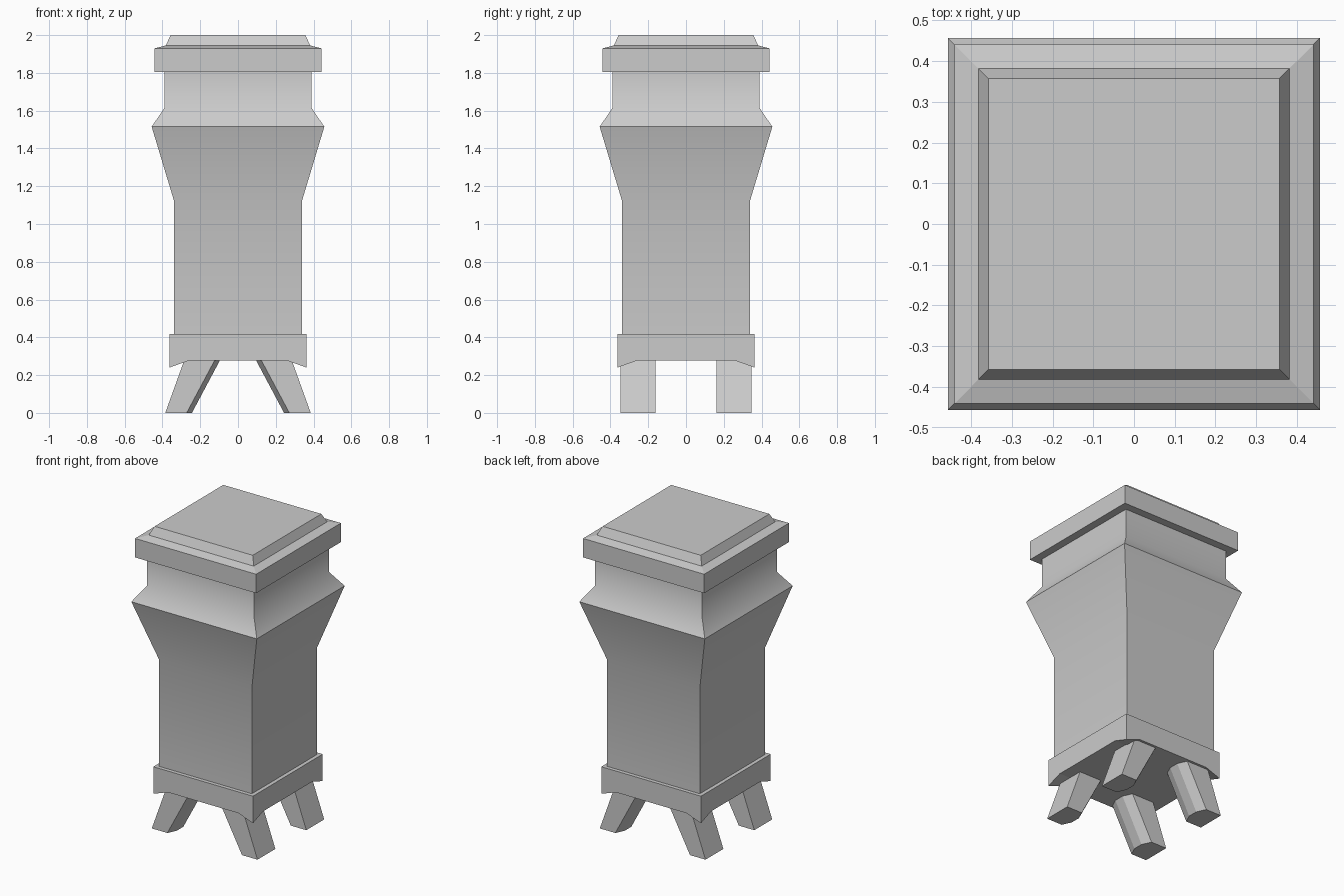
import bpy
import bmesh
from math import radians

cube = bpy.data.objects.get("Cube")
if cube:
    bpy.data.objects.remove(cube, do_unlink=True)

# One plain stone colour
stone = bpy.data.materials.new("grey stone")
stone.use_nodes = True
STONE = (0.6, 0.6, 0.6, 1)
stone.diffuse_color = STONE
stone.node_tree.nodes["Principled BSDF"].inputs["Base Color"].default_value = STONE


def finish(name, bm, angle=None):
    bmesh.ops.recalc_face_normals(bm, faces=bm.faces)
    mesh = bpy.data.meshes.new(name)
    bm.to_mesh(mesh)
    bm.free()
    mesh.materials.append(stone)
    obj = bpy.data.objects.new(name, mesh)
    bpy.context.collection.objects.link(obj)
    if angle:
        bpy.ops.object.select_all(action="DESELECT")
        obj.select_set(True)
        bpy.context.view_layer.objects.active = obj
        bpy.ops.object.shade_smooth_by_angle(angle=radians(angle))
    return obj


def loft(rings):
    """Skin a stack of rings of points and cap both ends."""
    bm = bmesh.new()
    rings = [[bm.verts.new(p) for p in ring] for ring in rings]
    for a, b in zip(rings, rings[1:]):
        for i in range(len(a)):
            j = (i + 1) % len(a)
            bm.faces.new((a[i], a[j], b[j], b[i]))
    bm.faces.new(rings[0])
    bm.faces.new(rings[-1])
    return bm


def square(half, z):
    return [(half * sx, half * sy, z) for sx, sy in ((-1, -1), (1, -1), (1, 1), (-1, 1))]


def square_stack(name, profile, angle=None):
    return finish(name, loft([square(h, z) for h, z in profile]), angle)


# Tapered shaft with flared shoulder and neck
square_stack("shaft", [(0.338, 0.40), (0.338, 1.12), (0.457, 1.515), (0.389, 1.615), (0.389, 1.82)], 40)

# Overhanging lid with a gently sloped top, and the raised panel on it
square_stack("lid", [(0.441, 1.805), (0.441, 1.93), (0.383, 1.945)])
square_stack("lid_panel", [(0.383, 1.943), (0.357, 2.0)])

# Plinth whose underside drops at the four corners
OUT, IN = 0.363, 0.256
steps = (-OUT, -IN, IN, OUT)
bm = bmesh.new()
grid = [[bm.verts.new((x, y, 0.24 if abs(x) == abs(y) == OUT else 0.278))
         for y in steps] for x in steps]
for i in range(3):
    for j in range(3):
        bm.faces.new((grid[i][j], grid[i + 1][j], grid[i + 1][j + 1], grid[i][j + 1]))
border = [e for e in bm.edges if e.is_boundary]
walls = bmesh.ops.extrude_edge_only(bm, edges=border)["geom"]
for v in walls:
    if isinstance(v, bmesh.types.BMVert):
        v.co.z = 0.418
bmesh.ops.holes_fill(bm, edges=[e for e in bm.edges if e.is_boundary])
finish("plinth", bm)


# Splayed legs, bevelled on the inner corners
def leg_ring(outer, shoulder, inner, z):
    front, back, bevel = -0.347, -0.161, 0.06
    return [(outer, front, z), (shoulder, front, z), (inner, front + bevel, z),
            (inner, back - bevel, z), (shoulder, back, z), (outer, back, z)]


legs = finish("legs", loft([leg_ring(-0.385, -0.272, -0.244, 0),
                            leg_ring(-0.277, -0.112, -0.084, 0.3)]))
mirror = legs.modifiers.new("four legs", "MIRROR")
mirror.use_axis = (True, True, False)
